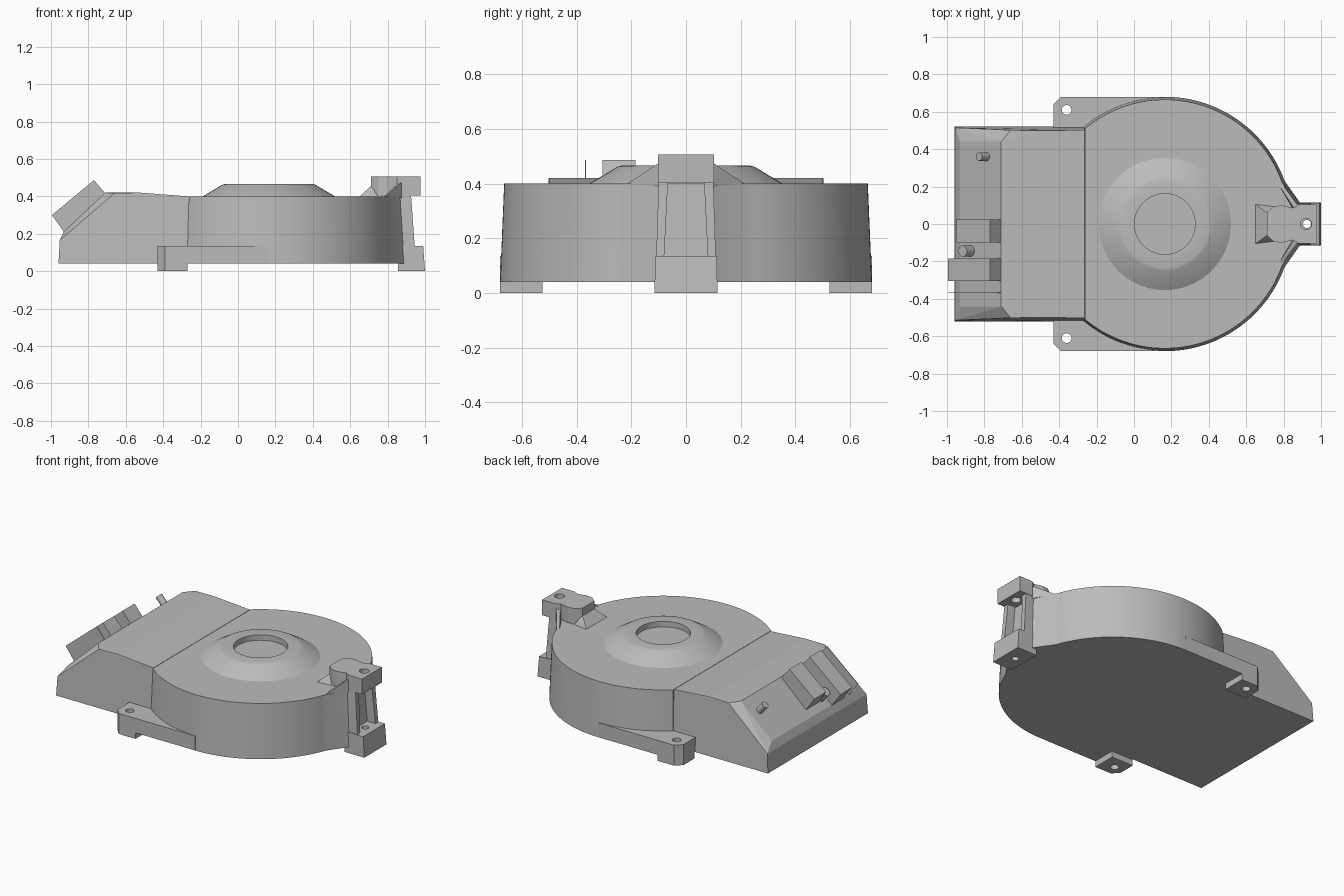
import bpy, bmesh
from math import sin, cos, pi, radians
from mathutils import Vector, Matrix

if "Cube" in bpy.data.objects:
    bpy.data.objects.remove(bpy.data.objects["Cube"])

grey = bpy.data.materials.new("plain_grey")
grey.use_nodes = True
GREY = (0.5, 0.5, 0.5, 1)
grey.diffuse_color = GREY
grey.node_tree.nodes["Principled BSDF"].inputs["Base Color"].default_value = GREY


def finish(name, bm, smooth=None):
    bmesh.ops.recalc_face_normals(bm, faces=bm.faces)
    mesh = bpy.data.meshes.new(name)
    bm.to_mesh(mesh)
    bm.free()
    mesh.materials.append(grey)
    ob = bpy.data.objects.new(name, mesh)
    bpy.context.collection.objects.link(ob)
    if smooth:
        bpy.ops.object.select_all(action='DESELECT')
        ob.select_set(True)
        bpy.context.view_layer.objects.active = ob
        bpy.ops.object.shade_smooth_by_angle(angle=radians(smooth))
    return ob


def hull(name, points):
    bm = bmesh.new()
    for p in points:
        bm.verts.new(p)
    res = bmesh.ops.convex_hull(bm, input=bm.verts)
    loose = [v for v in bm.verts if not v.link_faces]
    bmesh.ops.delete(bm, geom=loose, context='VERTS')
    bmesh.ops.dissolve_limit(bm, angle_limit=0.01, verts=bm.verts, edges=bm.edges)
    return finish(name, bm)


def loft(name, low, high, z0, z1, smooth=None):
    bm = bmesh.new()
    a = [bm.verts.new((x, y, z0)) for x, y in low]
    b = [bm.verts.new((x, y, z1)) for x, y in high]
    bm.faces.new(a)
    bm.faces.new(b)
    for i in range(len(a)):
        j = (i + 1) % len(a)
        bm.faces.new((a[i], a[j], b[j], b[i]))
    return finish(name, bm, smooth)


def both(points):
    return points + [(x, -y, *z) for x, y, *z in points]


def mirror_outline(half):
    return half + [(x, -y) for x, y in reversed(half)]


def cylinder(name, base, axis, radius, length, sides=24):
    bm = bmesh.new()
    axis = Vector(axis).normalized()
    mat = Matrix.Translation(Vector(base) + axis * length / 2) @ axis.to_track_quat('Z', 'Y').to_matrix().to_4x4()
    bmesh.ops.create_cone(bm, cap_ends=True, segments=sides, radius1=radius,
                          radius2=radius, depth=length, matrix=mat)
    return finish(name, bm, 40)


def drill(ob, x, y, radius):
    cutter = cylinder("drill", (x, y, -0.1), (0, 0, 1), radius, 1)
    cutter.hide_render = True
    mod = ob.modifiers.new("hole", 'BOOLEAN')
    mod.operation, mod.object, mod.solver = 'DIFFERENCE', cutter, 'EXACT'
    bpy.ops.object.select_all(action='DESELECT')
    bpy.context.view_layer.objects.active = ob
    ob.select_set(True)
    bpy.ops.object.modifier_apply(modifier=mod.name)
    bpy.data.objects.remove(cutter)


# Round housing with a tapered nose
CX = 0.165


def housing_outline(r, nose_x, nose_y):
    arc = [(CX + r * cos(radians(a)), r * sin(radians(a))) for a in range(20, 131, 2)]
    return mirror_outline([(nose_x, nose_y)] + arc)


loft("housing", housing_outline(0.68, 0.89, 0.11), housing_outline(0.665, 0.87, 0.095), 0.04, 0.40, 30)

# Outlet box with sloped, chamfered end
hull("outlet_box", both([
    (-0.96, 0.52, 0.04), (-0.953, 0.515, 0.165), (-0.66, 0.502, 0.418),
    (-0.71, 0.44, 0.42), (-0.93, 0.44, 0.215), (-0.525, 0.5, 0.42),
    (-0.51, 0.502, 0.40), (-0.265, 0.502, 0.40), (-0.265, 0.52, 0.04)]))

# Raised dome with a round recess
bm = bmesh.new()
rings = []
SEG = 72
for r, z in [(0.355, 0.399), (0.25, 0.462), (0.235, 0.466), (0.162, 0.466), (0.162, 0.43)]:
    rings.append([bm.verts.new((CX + r * cos(2 * pi * i / SEG), r * sin(2 * pi * i / SEG), z))
                  for i in range(SEG)])
for lo, hi in zip(rings, rings[1:]):
    for i in range(SEG):
        j = (i + 1) % SEG
        bm.faces.new((lo[i], lo[j], hi[j], hi[i]))
bm.faces.new(rings[-1])
bm.faces.new(list(reversed(rings[0])))
finish("dome", bm, 35)

# Side mounting tabs and their feet
for side, s in (("left", 1), ("right", -1)):
    tab = [(-0.43, 0.5), (-0.43, 0.64), (-0.39, 0.68), (CX, 0.68), (CX, 0.5)]
    foot = [(-0.43, 0.525), (-0.43, 0.64), (-0.39, 0.68), (-0.27, 0.68), (-0.27, 0.525)]
    for name, shape, z0, z1 in (("tab", tab, 0.04, 0.135), ("foot", foot, 0, 0.04)):
        shape = [(x, y * s) for x, y in shape]
        ob = loft(f"{side}_{name}", shape, shape, z0, z1)
        drill(ob, -0.36, 0.61 * s, 0.026)

# Nose bracket: foot, ribs, upper block, ramp and cheeks
foot = mirror_outline([(0.855, 0.115), (1.0, 0.115)])
foot_top = mirror_outline([(0.86, 0.113), (0.99, 0.113)])
drill(loft("nose_foot", foot, foot_top, 0, 0.135), 0.925, 0, 0.022)
block = mirror_outline([(0.71, 0.062), (0.75, 0.095), (0.79, 0.1), (0.85, 0.086),
                        (0.88, 0.103), (0.975, 0.103)])
drill(loft("nose_block", block, block, 0.405, 0.506), 0.92, 0, 0.03)
hull("nose_ramp", both([(0.65, 0.105, 0.40), (0.71, 0.062, 0.455), (0.77, 0.09, 0.40),
                        (0.73, 0.062, 0.455)]))
for side, s in (("left", 1), ("right", -1)):
    hull(f"{side}_nose_rib", [(x, y * s, z) for x, y, z in [
        (0.86, 0.08, 0.13), (0.945, 0.08, 0.13), (0.86, 0.109, 0.13), (0.945, 0.109, 0.13),
        (0.86, 0.066, 0.41), (0.925, 0.066, 0.41), (0.86, 0.1, 0.41), (0.925, 0.1, 0.41)]])
    hull(f"{side}_nose_cheek", [(x, y * s, z) for x, y, z in [
        (0.79, 0.215, 0.40), (0.78, 0.2, 0.40), (0.875, 0.1, 0.39), (0.875, 0.1, 0.475),
        (0.865, 0.07, 0.475), (0.855, 0.07, 0.39)]])

# Connectors standing on the slope
tall = [(-0.995, 0.30), (-0.77, 0.487), (-0.705, 0.41), (-0.93, 0.21)]
short = [(-0.95, 0.337), (-0.77, 0.487), (-0.705, 0.41), (-0.89, 0.25)]
for name, side_shape, y0, y1 in (("short_connector", short, -0.1, 0.025),
                                 ("tall_connector", tall, -0.305, -0.185),
                                 ("thin_plate", tall, -0.37, -0.366)):
    hull(name, [(x, y, z) for x, z in side_shape for y in (y0, y1)])

# Pegs on the slope
normal = (-sin(radians(41)), 0, cos(radians(41)))
cylinder("lower_peg", (-0.87, -0.145, 0.26), normal, 0.03, 0.07)
cylinder("upper_peg", (-0.78, 0.36, 0.34), normal, 0.022, 0.075)
